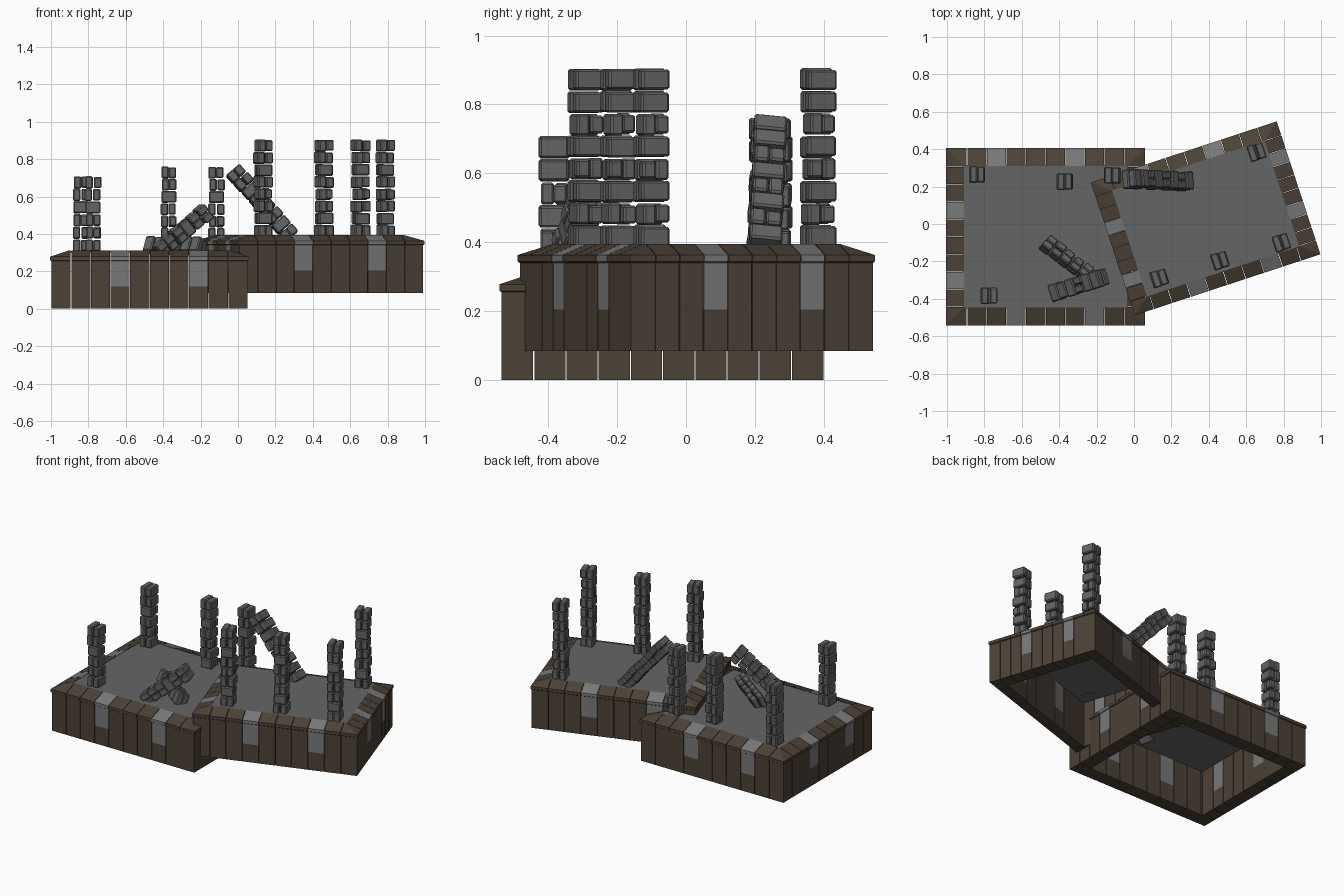
import bpy, bmesh, math, random
from mathutils import Vector, Matrix

if "Cube" in bpy.data.objects:
    bpy.data.objects.remove(bpy.data.objects["Cube"])

random.seed(4)


def material(name, rgb):
    m = bpy.data.materials.new(name)
    m.diffuse_color = (*rgb, 1)
    m.use_nodes = True
    m.node_tree.nodes["Principled BSDF"].inputs["Base Color"].default_value = m.diffuse_color
    return m


BROWN = material("brown_stone", (0.072, 0.054, 0.038))
PALE = material("grey_trim_stone", (0.19, 0.19, 0.19))
FLOOR = material("floor_grey", (0.13, 0.13, 0.13))
COLUMN = material("column_grey", (0.125, 0.125, 0.125))


def add_object(name, mesh, *mats):
    for m in mats:
        mesh.materials.append(m)
    ob = bpy.data.objects.new(name, mesh)
    bpy.context.collection.objects.link(ob)
    return ob


# Platform size: length, depth, wall thickness, inner top height
LEN, DEP, THICK, TOP = 1.05, 0.935, 0.09, 0.31
# Wall section: depth from outer face, height
PROFILE = [(0, 0), (0, .255), (-.006, .259), (-.006, .278), (THICK, TOP), (THICK, 0)]


def wall_block(target, i, length, half_depth, angle):
    """One wall block; blocks 3 and 7 are grey above with a slit recess."""
    bm = bmesh.new()
    step = length / 10
    rings = []
    for side in (0, 1):
        u = -length / 2 + step * (i + side) + (0.0015 if side == 0 else -0.0015)
        ring = []
        for t, z in PROFILE:
            lim = length / 2 - t
            uu = max(-lim, min(lim, u))
            if i == 0 and side == 0:
                uu = -lim
            if i == 9 and side == 1:
                uu = lim
            ring.append(bm.verts.new((uu, t, z)))
        rings.append(ring)
    a, b = rings
    bm.faces.new(a)
    bm.faces.new(b[::-1])
    n = len(PROFILE)
    for k in range(n):
        bm.faces.new((a[k], b[k], b[(k + 1) % n], a[(k + 1) % n]))
    bmesh.ops.recalc_face_normals(bm, faces=bm.faces)
    if i in (3, 7):
        c = -length / 2 + step * (i + .5)
        cuts = [((c - .012, 0, 0), (1, 0, 0)), ((c + .012, 0, 0), (1, 0, 0)),
                ((0, 0, .022), (0, 0, 1)), ((0, 0, .12), (0, 0, 1)), ((0, 0, .235), (0, 0, 1))]
        for co, no in cuts:
            bmesh.ops.bisect_plane(bm, geom=bm.verts[:] + bm.edges[:] + bm.faces[:],
                                   plane_co=co, plane_no=no)
        slit = []
        for f in bm.faces:
            m = f.calc_center_median()
            if abs(m.x - c) < .011 and abs(m.y) < .001 and .022 < m.z < .235:
                slit.append(f)
        ret = bmesh.ops.extrude_face_region(bm, geom=slit)
        moved = [g for g in ret["geom"] if isinstance(g, bmesh.types.BMVert)]
        bmesh.ops.translate(bm, verts=moved, vec=(0, .012, 0))
        for f in bm.faces:
            f.material_index = int(f.calc_center_median().z > .12)
    bm.transform(Matrix.Rotation(angle, 4, 'Z') @ Matrix.Translation((0, -half_depth, 0)))
    tmp = bpy.data.meshes.new("block")
    bm.to_mesh(tmp)
    bm.free()
    target.from_mesh(tmp)
    bpy.data.meshes.remove(tmp)


# Ring of wall blocks, shared by both platforms
bm = bmesh.new()
for k in range(4):
    length, half = (LEN, DEP / 2) if k % 2 == 0 else (DEP, LEN / 2)
    for i in range(10):
        wall_block(bm, i, length, half, k * math.pi / 2)
wall_mesh = bpy.data.meshes.new("platform_wall")
bm.to_mesh(wall_mesh)
bm.free()
for m in (BROWN, PALE):
    wall_mesh.materials.append(m)

# Floor slab, flush with the inner wall top
bm = bmesh.new()
bmesh.ops.create_cube(bm, size=1, matrix=Matrix.Translation((0, 0, TOP - .006))
                      @ Matrix.Diagonal((LEN - 2 * THICK + .01, DEP - 2 * THICK + .01, .008, 1)))
floor_mesh = bpy.data.meshes.new("platform_floor")
bm.to_mesh(floor_mesh)
bm.free()
floor_mesh.materials.append(FLOOR)

YAW = math.radians(18.2)
for name, loc, yaw, scale in (("low", (-.473, -.068, 0), 0, (1, 1, 1)),
                              ("high", (.383, .03, .085), YAW, (.985, .79, 1))):
    for part, mesh in (("wall", wall_mesh), ("floor", floor_mesh)):
        ob = add_object(name + "_platform_" + part, mesh)
        ob.location, ob.rotation_euler, ob.scale = loc, (0, 0, yaw), scale


def column(name, base, tip, yaw, layers, w=.08):
    """Stack of stone bars, split across in varying directions, from base to tip."""
    base, tip = Vector(base), Vector(tip)
    axis = tip - base
    h = axis.length / layers
    bm = bmesh.new()
    for i in range(layers):
        j = layers - 1 - i
        z = h * (i + .5)
        if j % 2 == 0 and j:      # staggered layer of uneven stones
            parts = [(-.25, 0, .48, 1.0, .95), (.25, -.24, .5, .5, .8), (.25, .26, .48, .46, .95)]
        else:                     # two long stones side by side
            parts = [(-.26, 0, .5, 1.12, .97), (.26, 0, .5, 1.06, .9)]
        turn = Matrix.Rotation(math.pi / 2 * (j % 4 == 2), 4, 'Z')
        for x, y, sx, sy, sz in parts:
            dx, dz = random.uniform(-.004, .004), random.uniform(-.002, .002)
            bmesh.ops.create_cube(bm, size=1, matrix=turn
                                  @ Matrix.Translation((x * w + dx, y * w, z + dz))
                                  @ Matrix.Diagonal((sx * w, sy * w, sz * h, 1)))
    bmesh.ops.bevel(bm, geom=bm.edges[:], offset=.006, segments=1, affect='EDGES')
    mesh = bpy.data.meshes.new(name)
    bm.to_mesh(mesh)
    bm.free()
    ob = add_object(name, mesh, COLUMN)
    ob.matrix_world = (Matrix.Translation(base)
                       @ Vector((0, 0, 1)).rotation_difference(axis).to_matrix().to_4x4()
                       @ Matrix.Rotation(yaw, 4, 'Z'))


# Standing columns: x, y, base height, top height, yaw, layers
standing = [(-.84, .265, .305, .71, 0, 6), (-.775, -.383, .305, .71, 0, 6),
            (-.37, .227, .305, .76, 0, 7), (-.115, .26, .305, .76, 0, 7),
            (.655, .385, .385, .905, YAW, 8), (.787, -.1, .385, .905, YAW, 8),
            (.46, -.195, .385, .905, YAW, 8), (.135, -.29, .385, .905, YAW, 8)]
for n, (x, y, z0, z1, yaw, layers) in enumerate(standing):
    column(f"standing_column_{n + 1}", (x, y, z0), (x, y, z1), yaw, layers)

# Broken columns: one leaning on each platform and one lying on the low floor
column("leaning_column_high", (.29, .228, .38), (-.03, .243, .745), .1, 8, .09)
column("leaning_column_low", (-.43, -.368, .30), (-.165, -.285, .525), .3, 6, .085)
column("lying_column_low", (-.48, -.09, .335), (-.19, -.315, .335), .5, 6, .075)
